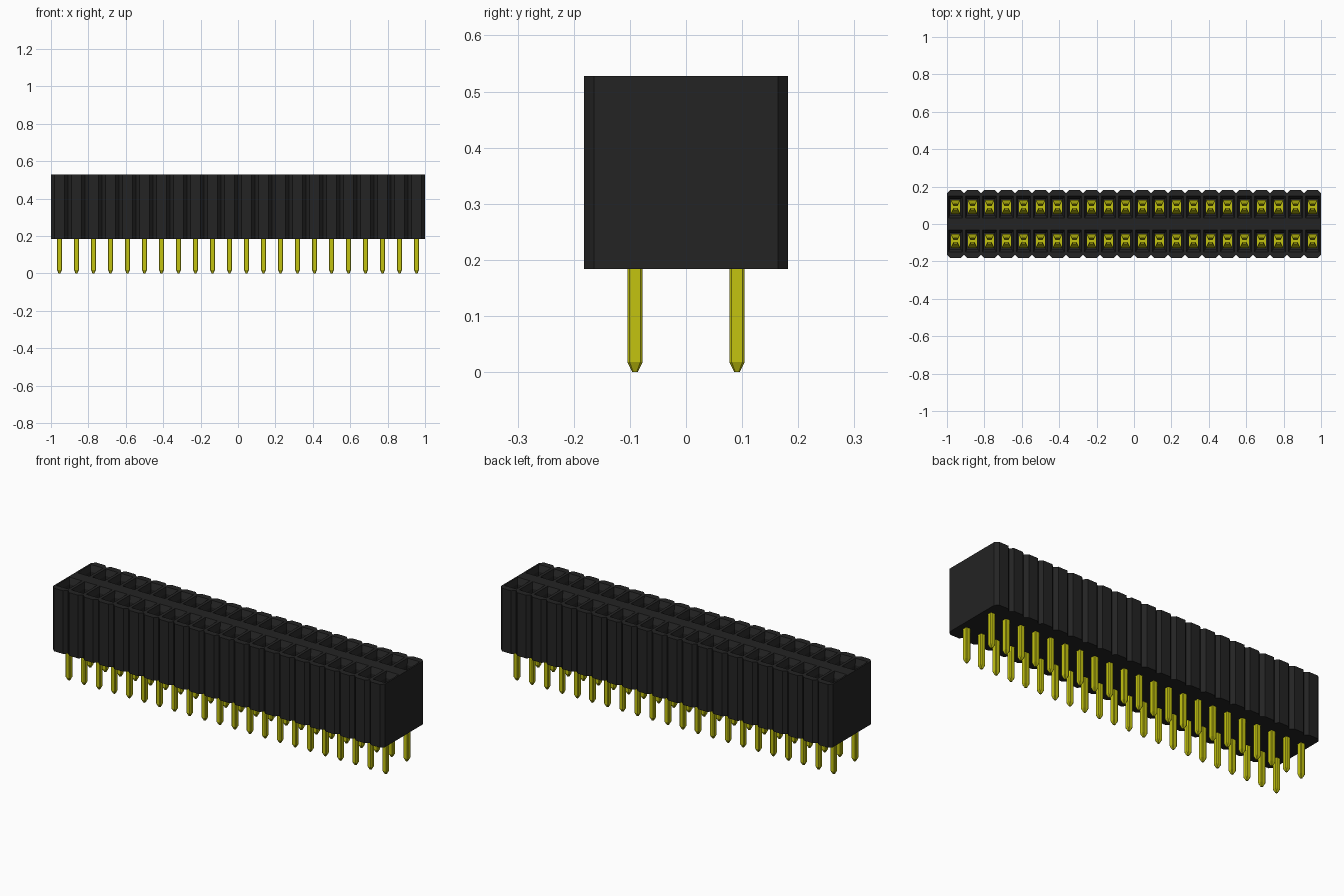
import bpy, bmesh

cube = bpy.data.objects.get("Cube")
if cube:
    bpy.data.objects.remove(cube, do_unlink=True)

COUNT = 22
PITCH = 2 / COUNT
ROW_Y = PITCH
HALF_Y, CHAMFER = 2 * PITCH, 0.018
Z_BASE, Z_TOP = 0.184, 0.528
CENTRES = [(i - (COUNT - 1) / 2) * PITCH for i in range(COUNT)]


def material(name, colour):
    m = bpy.data.materials.new(name)
    m.use_nodes = True
    m.diffuse_color = (*colour, 1)
    bsdf = m.node_tree.nodes["Principled BSDF"]
    bsdf.inputs["Base Color"].default_value = (*colour, 1)
    bsdf.inputs["Roughness"].default_value = 0.6
    return m


black = material("black plastic", (0.017, 0.017, 0.017))
gold = material("yellow metal", (0.55, 0.55, 0.005))


def make_object(name, bm, mat):
    """Finish a mesh for one row and mirror it to the other row."""
    bmesh.ops.remove_doubles(bm, verts=bm.verts, dist=1e-5)
    bmesh.ops.recalc_face_normals(bm, faces=bm.faces)
    mesh = bpy.data.meshes.new(name)
    bm.to_mesh(mesh)
    bm.free()
    mesh.materials.append(mat)
    ob = bpy.data.objects.new(name, mesh)
    bpy.context.collection.objects.link(ob)
    mirror = ob.modifiers.new("other row", "MIRROR")
    mirror.use_axis = (False, True, False)
    mirror.merge_threshold = 1e-4
    return ob


def ring(bm, points, z):
    return [bm.verts.new((x, y, z)) for x, y in points]


def rect(cx, cy, hx, hy):
    return [(cx - hx, cy - hy), (cx + hx, cy - hy),
            (cx + hx, cy + hy), (cx - hx, cy + hy)]


def bridge(bm, a, b):
    n = len(a)
    for i in range(n):
        bm.faces.new((a[i], a[(i + 1) % n], b[(i + 1) % n], b[i]))


# Housing: chamfered cells side by side, each with a funnel-mouthed pocket
bm = bmesh.new()
for cx in CENTRES:
    h = PITCH / 2
    outline = [(cx - h, 0), (cx + h, 0), (cx + h, HALF_Y - CHAMFER),
               (cx + h - CHAMFER, HALF_Y), (cx - h + CHAMFER, HALF_Y),
               (cx - h, HALF_Y - CHAMFER)]
    low, top = ring(bm, outline, Z_BASE), ring(bm, outline, Z_TOP)
    bm.faces.new(low[::-1])
    for i in (2, 3, 4):
        bm.faces.new((low[i], low[i + 1], top[i + 1], top[i]))
    mouth = ring(bm, rect(cx, ROW_Y, 0.037, 0.058), Z_TOP)
    throat = ring(bm, rect(cx, ROW_Y, 0.028, 0.042), Z_TOP - 0.03)
    floor = ring(bm, rect(cx, ROW_Y, 0.028, 0.042), Z_BASE + 0.03)
    # Flat rim between the cell outline and the funnel mouth
    for a, b, c, d in ((0, 1, 1, 0), (1, 2, 2, 1), (3, 4, 3, 2), (5, 0, 0, 3)):
        bm.faces.new((top[a], top[b], mouth[c], mouth[d]))
    bm.faces.new((top[2], top[3], mouth[2]))
    bm.faces.new((top[4], top[5], mouth[3]))
    bridge(bm, mouth, throat)
    bridge(bm, throat, floor)
    bm.faces.new(floor)
    # End walls on the outermost cells
    if cx == CENTRES[0]:
        bm.faces.new((low[0], low[5], top[5], top[0]))
    if cx == CENTRES[-1]:
        bm.faces.new((low[1], low[2], top[2], top[1]))
make_object("housing", bm, black)

# Pins: square bars with trimmed corners and tapered tips
bm = bmesh.new()


def pin_section(cx, r, c):
    return [(cx + x, ROW_Y + y) for x, y in
            ((-r + c, -r), (r - c, -r), (r, -r + c), (r, r - c),
             (r - c, r), (-r + c, r), (-r, r - c), (-r, -r + c))]


for cx in CENTRES:
    rings = [ring(bm, pin_section(cx, r, c), z) for r, c, z in
             ((0.005, 0.002, 0), (0.0136, 0.004, 0.018),
              (0.0136, 0.004, Z_BASE + 0.02))]
    bridge(bm, rings[0], rings[1])
    bridge(bm, rings[1], rings[2])
    bm.faces.new(rings[0][::-1])
    bm.faces.new(rings[2])
make_object("pins", bm, gold)

# Spring contacts: a base plate and two tapering arms that pinch together
ARM = ((0.036, Z_BASE + 0.034, 0.025), (0.036, 0.28, 0.025),
       (0.007, 0.44, 0.011), (0.018, 0.485, 0.011))  # offset, height, half width
bm = bmesh.new()
for cx in CENTRES:
    arms = []
    for side in (-1, 1):
        rows = [[bm.verts.new((cx + s * w, ROW_Y + side * y, z)) for s in (-1, 1)]
                for y, z, w in ARM]
        for a, b in zip(rows, rows[1:]):
            bm.faces.new((a[0], a[1], b[1], b[0]))
        arms.append(rows[0])
    bm.faces.new((arms[0][0], arms[0][1], arms[1][1], arms[1][0]))
contacts = make_object("spring_contacts", bm, gold)
solid = contacts.modifiers.new("sheet thickness", "SOLIDIFY")
solid.thickness = 0.004
solid.offset = 0
